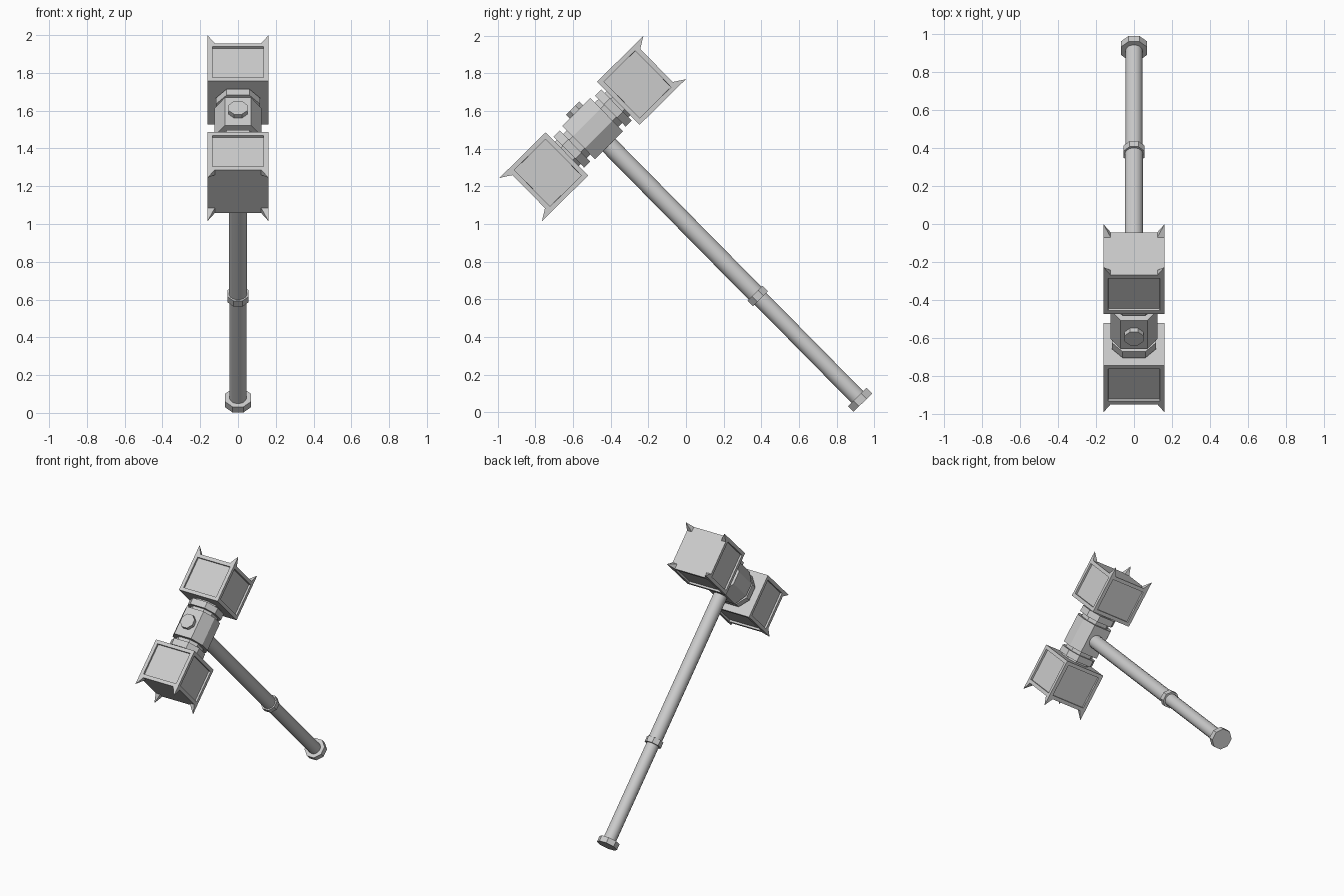
import bpy
import bmesh
from math import radians, pi
from mathutils import Matrix, Vector

cube = bpy.data.objects.get("Cube")
if cube:
    bpy.data.objects.remove(cube, do_unlink=True)

TILT = Matrix.Rotation(radians(44.6), 4, 'X')   # handle leans back, head leans forward
CY, CZ = 0.705, 1.4215                          # handle axis and head axis before tilting

metal = bpy.data.materials.new("grey metal")
metal.use_nodes = True
GREY = (0.6, 0.6, 0.6, 1)
metal.diffuse_color = GREY
metal.node_tree.nodes["Principled BSDF"].inputs["Base Color"].default_value = GREY


def finish(name, bm, smooth=False):
    bmesh.ops.recalc_face_normals(bm, faces=bm.faces)
    bm.transform(TILT)
    mesh = bpy.data.meshes.new(name)
    bm.to_mesh(mesh)
    bm.free()
    mesh.materials.append(metal)
    obj = bpy.data.objects.new(name, mesh)
    bpy.context.collection.objects.link(obj)
    if smooth:
        bpy.ops.object.select_all(action='DESELECT')
        obj.select_set(True)
        bpy.context.view_layer.objects.active = obj
        bpy.ops.object.shade_smooth_by_angle(angle=radians(35))


def rod(name, radius, z0, z1, sides, smooth=False):
    """Upright prism on the handle axis, flats facing the axes."""
    bm = bmesh.new()
    bmesh.ops.create_cone(bm, cap_ends=True, segments=sides, radius1=radius,
                          radius2=radius, depth=z1 - z0)
    bm.transform(Matrix.Translation((0, CY, (z0 + z1) / 2))
                 @ Matrix.Rotation(pi / sides, 4, 'Z'))
    finish(name, bm, smooth)


def eight_sided(name, half, flat_x, flat_z, y0, y1):
    """Chamfered-square prism lying along the head."""
    quarter = [(flat_x, half), (half, flat_z)]
    ring = (quarter + [(x, -z) for x, z in reversed(quarter)]
            + [(-x, -z) for x, z in quarter]
            + [(-x, z) for x, z in reversed(quarter)])
    bm = bmesh.new()
    face = bm.faces.new([bm.verts.new((x, CY + y0, CZ + z)) for x, z in ring])
    new = bmesh.ops.extrude_face_region(bm, geom=[face])["geom"]
    bmesh.ops.translate(bm, vec=(0, y1 - y0, 0),
                        verts=[v for v in new if isinstance(v, bmesh.types.BMVert)])
    finish(name, bm)


# Handle: shaft, slimmer grip, ring and pommel
rod("shaft", 0.049, 0.17, 1.32, 16, True)
rod("grip", 0.045, -0.60, 0.17, 16, True)
rod("grip_ring", 0.061, 0.151, 0.193, 8)
rod("pommel", 0.075, -0.624, -0.582, 8)

# Head centre with a stud on the outer face
eight_sided("hub", 0.124, 0.07, 0.045, -0.105, 0.105)
rod("hub_stud", 0.054, 1.50, 1.574, 8)

# Both striking ends
HALF, INNER, OUTER, TIP, BASE = 0.161, 0.192, 0.477, 0.537, 0.038
for side, label in ((1, "upper"), (-1, "lower")):
    eight_sided(label + "_neck", 0.09, 0.045, 0.045, side * 0.09, side * 0.20)
    eight_sided(label + "_collar", 0.116, 0.06, 0.05, side * 0.132, side * 0.178)

    # Block with a recessed panel on each long side
    bm = bmesh.new()
    bmesh.ops.create_cube(bm, size=1)
    bm.transform(Matrix.Translation((0, CY + side * (INNER + OUTER) / 2, CZ))
                 @ Matrix.Diagonal((HALF * 2, OUTER - INNER, HALF * 2, 1)))
    bm.normal_update()
    panels = [f for f in bm.faces if abs(f.normal.y) < 0.5]
    bmesh.ops.inset_individual(bm, faces=panels, thickness=0.036)
    bmesh.ops.inset_individual(bm, faces=panels, thickness=0.0005, depth=-0.014)
    finish(label + "_block", bm)

    # Corner spikes, straight on the outside and sloping within
    bm = bmesh.new()
    for sx in (1, -1):
        for sz in (1, -1):
            corner = Vector((sx * HALF, CY + side * OUTER, CZ + sz * HALF))
            tip = bm.verts.new(corner + Vector((0, side * (TIP - OUTER), 0)))
            base = [bm.verts.new(corner - Vector((sx * a * BASE, 0, sz * b * BASE)))
                    for a, b in ((0, 0), (1, 0), (1, 1), (0, 1))]
            bm.faces.new(base)
            for i in range(4):
                bm.faces.new((base[i], base[(i + 1) % 4], tip))
    finish(label + "_spikes", bm)
